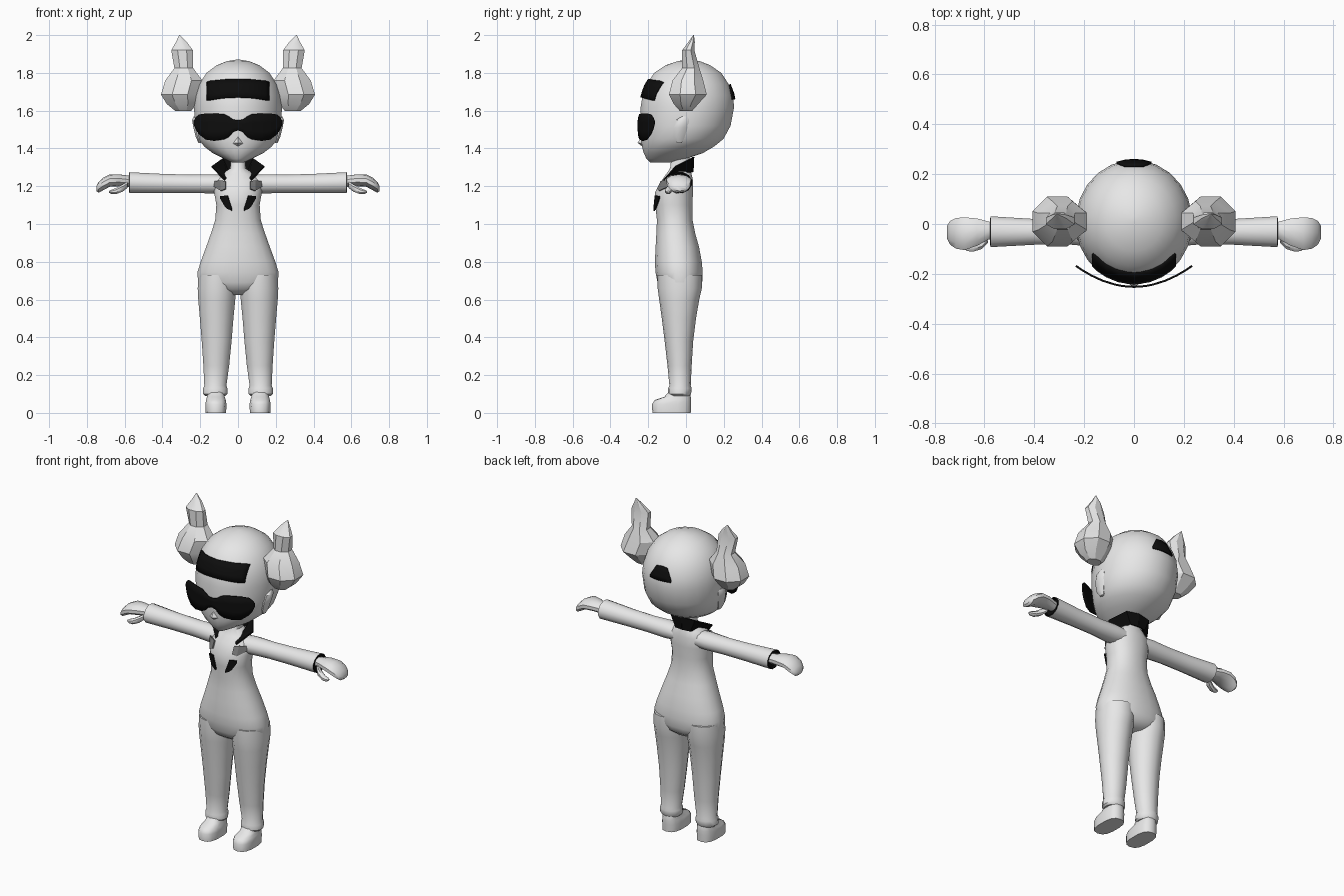
import bpy, bmesh, math
from mathutils import Vector


def material(name, rgb):
    m = bpy.data.materials.new(name)
    m.diffuse_color = (*rgb, 1)
    return m


GREY = material("grey", (0.8, 0.8, 0.8))
BLACK = material("black", (0.004, 0.004, 0.004))
DARK = material("dark_grey", (0.2, 0.2, 0.2))


def add(name, verts, faces, mats, mirror=False, thick=0, angle=40):
    me = bpy.data.meshes.new(name)
    me.from_pydata([tuple(v) for v in verts], [], faces)
    bm = bmesh.new()
    bm.from_mesh(me)
    bmesh.ops.recalc_face_normals(bm, faces=bm.faces)
    bm.to_mesh(me)
    bm.free()
    ob = bpy.data.objects.new(name, me)
    bpy.context.collection.objects.link(ob)
    for m in mats:
        me.materials.append(m)
    if angle:
        bpy.ops.object.select_all(action='DESELECT')
        bpy.context.view_layer.objects.active = ob
        ob.select_set(True)
        bpy.ops.object.shade_smooth_by_angle(angle=math.radians(angle))
    if thick:
        s = ob.modifiers.new("thickness", 'SOLIDIFY')
        s.thickness = thick
        s.offset = 0
    if mirror:
        ob.modifiers.new("mirror", 'MIRROR')
    return ob


def loft(name, rings, axis='z', n=16, mats=(GREY,), power=1.0, **kw):
    """Each ring: (position, a_low, a_high, b_low, b_high); a,b = x,y or y,z."""
    verts, faces = [], []
    for p, a0, a1, b0, b1 in rings:
        for i in range(n):
            t = 2 * math.pi * (i + 0.5) / n
            c, s = math.cos(t), math.sin(t)
            c = math.copysign(abs(c) ** power, c)
            s = math.copysign(abs(s) ** power, s)
            a = (a0 + a1) / 2 + (a1 - a0) / 2 * c
            b = (b0 + b1) / 2 + (b1 - b0) / 2 * s
            verts.append((a, b, p) if axis == 'z' else (p, a, b))
    for r in range(len(rings) - 1):
        for i in range(n):
            j = (i + 1) % n
            faces.append((r * n + i, r * n + j, (r + 1) * n + j, (r + 1) * n + i))
    faces.append(tuple(range(n)))
    faces.append(tuple(range(len(verts) - n, len(verts))))
    return add(name, verts, faces, mats, **kw)


def sheet(name, cols, depth, mat, rows=3, **kw):
    """Thin curved plate; cols are (x, z_top, z_bottom), depth(x, z) gives y."""
    verts, faces = [], []
    for x, zt, zb in cols:
        for k in range(rows + 1):
            z = zt + (zb - zt) * k / rows
            verts.append((x, depth(x, z), z))
    m = rows + 1
    for c in range(len(cols) - 1):
        for k in range(rows):
            faces.append((c * m + k, c * m + k + 1, (c + 1) * m + k + 1, (c + 1) * m + k))
    return add(name, verts, faces, [mat], thick=0.008, **kw)


def both_sides(half):
    return [(-x, a, b) for x, a, b in reversed(half) if x > 0] + half


# Head: (height, half width, front, back)
HEAD = [(1.325, .03, -.19, -.08), (1.345, .075, -.21, 0), (1.375, .135, -.225, .09),
        (1.41, .18, -.235, .15), (1.45, .212, -.238, .2), (1.52, .23, -.242, .238),
        (1.62, .235, -.242, .257), (1.68, .228, -.232, .25), (1.74, .208, -.21, .228),
        (1.80, .168, -.17, .188), (1.84, .115, -.11, .13), (1.862, .06, -.045, .075),
        (1.87, .012, .005, .03)]
loft("head", [(z, -w, w, f, b) for z, w, f, b in HEAD], n=24, angle=60)


def head_y(x, z, side):
    """Depth of the head surface, side -1 front and 1 back."""
    for lo, hi in zip(HEAD, HEAD[1:]):
        if lo[0] <= z <= hi[0]:
            t = (z - lo[0]) / (hi[0] - lo[0])
            w, f, b = [p + (q - p) * t for p, q in zip(lo[1:], hi[1:])]
            return (f + b) / 2 + side * ((b - f) / 2 * math.sqrt(max(0, 1 - (x / w) ** 2)) + .005)


# Forehead band and rear opening
sheet("forehead_band", both_sides([(0, 1.765, 1.67), (.06, 1.765, 1.668), (.11, 1.76, 1.662),
                                   (.145, 1.757, 1.656), (.165, 1.75, 1.655)]),
      lambda x, z: head_y(x, z, -1), BLACK)
sheet("rear_opening", both_sides([(0, 1.74, 1.66), (.035, 1.735, 1.66), (.07, 1.672, 1.66)]),
      lambda x, z: head_y(x, z, 1), BLACK)

# Wraparound glasses
sheet("glasses", both_sides([(0, 1.55, 1.495), (.025, 1.553, 1.487), (.05, 1.57, 1.46),
                             (.075, 1.582, 1.448), (.125, 1.585, 1.44), (.17, 1.585, 1.447),
                             (.205, 1.58, 1.475), (.222, 1.565, 1.5), (.233, 1.545, 1.53)]),
      lambda x, z: -.252 + 1.55 * x * x, BLACK)

# Nose and ears
add("nose", [(0, -.225, 1.48), (-.035, -.228, 1.425), (.035, -.228, 1.425), (0, -.256, 1.43),
             (0, -.225, 1.405)],
    [(0, 1, 3), (0, 3, 2), (1, 4, 3), (2, 3, 4)], [GREY], angle=0)
loft("ears", [(1.43, .195, .21, -.05, -.02), (1.46, .19, .225, -.07, -.005),
              (1.51, .195, .238, -.07, .012), (1.55, .2, .245, -.055, .02),
              (1.57, .21, .235, -.025, .012)], n=8, mirror=True)

# Side hair buns with swept spikes: (height, centre x, centre y, radius x, radius y)
BUN = [(1.598, .29, 0, .045, .035), (1.635, .298, 0, .085, .07), (1.685, .308, .01, .108, .108),
       (1.76, .287, .01, .106, .088), (1.825, .287, .025, .054, .05),
       (1.92, .296, .012, .062, .035), (1.965, .3, .03, .03, .018), (2.0, .31, .04, .002, .002)]
loft("hair_buns", [(z, x - a, x + a, y - b, y + b) for z, x, y, a, b in BUN],
     n=8, mirror=True, angle=25)

# Torso with neck: (height, half width, front, back)
TORSO = [(.625, .06, -.09, .04), (.655, .17, -.135, .075), (.69, .214, -.152, .087),
         (.745, .217, -.163, .09), (.80, .2, -.166, .085), (.88, .17, -.162, .07),
         (.95, .145, -.158, .05), (1.02, .122, -.155, .036), (1.1, .116, -.164, .035),
         (1.17, .128, -.164, .038), (1.23, .122, -.13, .038), (1.265, .085, -.105, .03),
         (1.295, .042, -.085, .02), (1.37, .038, -.075, .02)]
loft("torso", [(z, -w, w, f, b) for z, w, f, b in TORSO], n=20, power=.9)

# Trouser legs with turned cuffs
loft("legs", [(.09, .065, .175, -.085, .02), (.1, .055, .186, -.095, .027),
              (.13, .055, .186, -.095, .03), (.145, .06, .18, -.088, .025),
              (.25, .045, .185, -.098, .03), (.38, .032, .194, -.113, .038),
              (.5, .022, .204, -.128, .053), (.6, .012, .213, -.142, .07),
              (.66, .006, .216, -.15, .084), (.73, .01, .212, -.15, .084)],
     n=14, mirror=True)

# Shoes
loft("shoes", [(0, .062, .172, -.178, .025), (.045, .06, .174, -.18, .027),
               (.068, .064, .17, -.165, .027), (.085, .07, .165, -.115, .025),
               (.12, .075, .16, -.085, .015)], n=14, power=.75, mirror=True)

# Sleeves with dark open ends
sleeves = loft("sleeves", [(.07, -.1, .025, 1.165, 1.26), (.14, -.095, .025, 1.16, 1.265),
                           (.25, -.085, .02, 1.163, 1.263), (.4, -.085, .022, 1.163, 1.267),
                           (.575, -.095, .033, 1.163, 1.276), (.577, -.088, .026, 1.17, 1.269),
                           (.565, -.085, .023, 1.173, 1.266)],
               axis='x', n=12, mats=(GREY, BLACK), mirror=True)
for f in sleeves.data.polygons:
    if f.center.x > .56:
        f.material_index = 1

# Mitten hands and thumbs
loft("hands", [(.55, -.06, .005, 1.195, 1.25), (.585, -.065, .012, 1.197, 1.257),
               (.63, -.09, .025, 1.2, 1.263), (.68, -.108, .03, 1.197, 1.262),
               (.715, -.102, .027, 1.178, 1.245), (.738, -.085, .015, 1.165, 1.222),
               (.75, -.06, -.005, 1.175, 1.2)], axis='x', n=10, mirror=True)
loft("thumbs", [(.585, -.075, -.045, 1.19, 1.225), (.61, -.102, -.06, 1.17, 1.212),
                (.645, -.112, -.075, 1.157, 1.192), (.67, -.11, -.08, 1.158, 1.182),
                (.682, -.1, -.088, 1.165, 1.175)], axis='x', n=8, mirror=True)

# Raised collar, open at the front
top = [(0, .04, 1.355), (.08, .03, 1.348), (.14, -.055, 1.305), (.07, -.118, 1.232)]
low = [(0, .036, 1.275), (.05, .028, 1.275), (.062, -.05, 1.27), (.062, -.108, 1.24)]
add("collar", top + low, [(i, i + 1, i + 5, i + 4) for i in range(3)], [BLACK],
    mirror=True, thick=.008, angle=0)


def chest_y(x, z):
    """Depth just in front of the chest."""
    edge = max(0, 1 - (abs(x) / .135) ** 2) ** .5
    return -.06 - (.112 - max(0, z - 1.17) * .55) * edge


# Lapel notches and lower lapel tips
sheet("lapel_notches", [(.065, 1.225, 1.185), (.09, 1.23, 1.175), (.13, 1.225, 1.2)],
      chest_y, DARK, mirror=True, angle=0)
sheet("lapel_tips", [(.033, 1.085, 1.07), (.055, 1.15, 1.08), (.068, 1.15, 1.092),
                     (.093, 1.147, 1.135)], chest_y, BLACK, mirror=True, angle=0)
